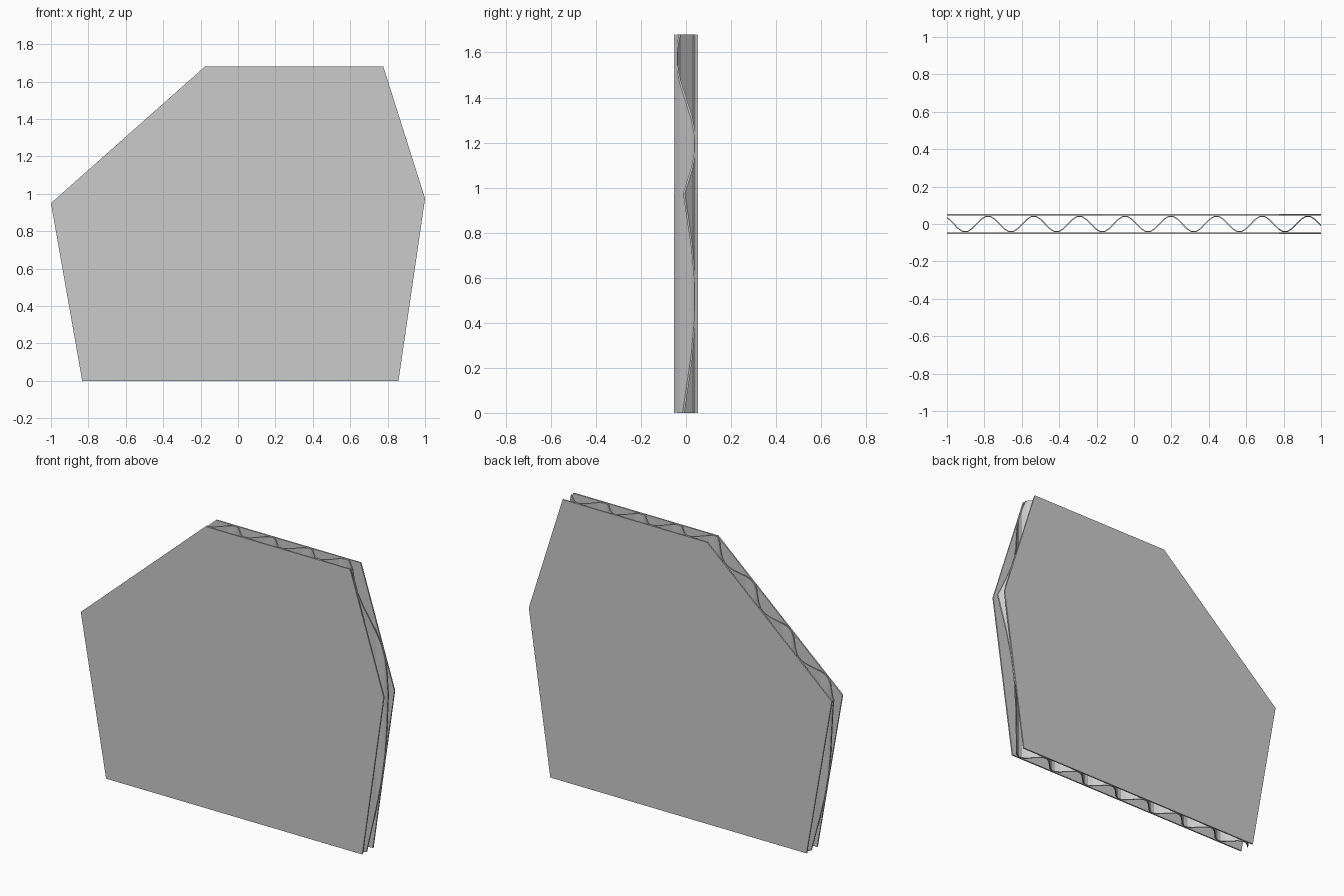
import bpy, bmesh, math
from mathutils import Vector

if "Cube" in bpy.data.objects:
    bpy.data.objects.remove(bpy.data.objects["Cube"])

# Board outline in x, z (counter-clockwise seen from the front)
OUTLINE = [(-0.833, 0), (0.858, 0), (1, 0.975), (0.777, 1.68), (-0.177, 1.68), (-1, 0.95)]
PERIOD, AMP, PEAK = 0.2443, 0.0435, 0.93
SHEET = 0.008


def finish(bm, name):
    bmesh.ops.recalc_face_normals(bm, faces=bm.faces)
    me = bpy.data.meshes.new(name)
    bm.to_mesh(me)
    bm.free()
    ob = bpy.data.objects.new(name, me)
    bpy.context.collection.objects.link(ob)
    return ob


def extrude(bm, points, direction):
    face = bm.faces.new([bm.verts.new(p) for p in points])
    new = bmesh.ops.extrude_face_region(bm, geom=[face], use_keep_orig=True)["geom"]
    bmesh.ops.translate(bm, vec=direction, verts=[g for g in new if isinstance(g, bmesh.types.BMVert)])


# Flat outer sheets
for name, y in (("front_sheet", -0.054), ("back_sheet", 0.054 - SHEET)):
    bm = bmesh.new()
    extrude(bm, [(x, y, z) for x, z in OUTLINE], (0, SHEET, 0))
    finish(bm, name)

# Wavy core: thick polyline, ten facets per wave, extruded upward
half = 0.003
upper, lower = [], []
step = PERIOD / 10
for i in range(-85, 8):
    a = (i + 0.5) * 2 * math.pi / 10
    x, y = PEAK + (i + 0.5) * step, (AMP - 0.001) * math.cos(a)
    n = Vector((AMP * math.sin(a) * 2 * math.pi / PERIOD, 1)).normalized() * half
    upper.append((x + n.x, y + n.y, -0.1))
    lower.append((x - n.x, y - n.y, -0.1))
bm = bmesh.new()
extrude(bm, upper + lower[::-1], (0, 0, 1.9))

# Trim the core to the board outline and cap each cut
for (x0, z0), (x1, z1) in zip(OUTLINE, OUTLINE[1:] + OUTLINE[:1]):
    cut = bmesh.ops.bisect_plane(
        bm, geom=bm.verts[:] + bm.edges[:] + bm.faces[:], dist=1e-6,
        plane_co=(x0, 0, z0), plane_no=(z1 - z0, 0, x0 - x1), clear_outer=True)
    edges = [e for e in cut["geom_cut"] if isinstance(e, bmesh.types.BMEdge)]
    bmesh.ops.holes_fill(bm, edges=edges, sides=0)
finish(bm, "wavy_core")
